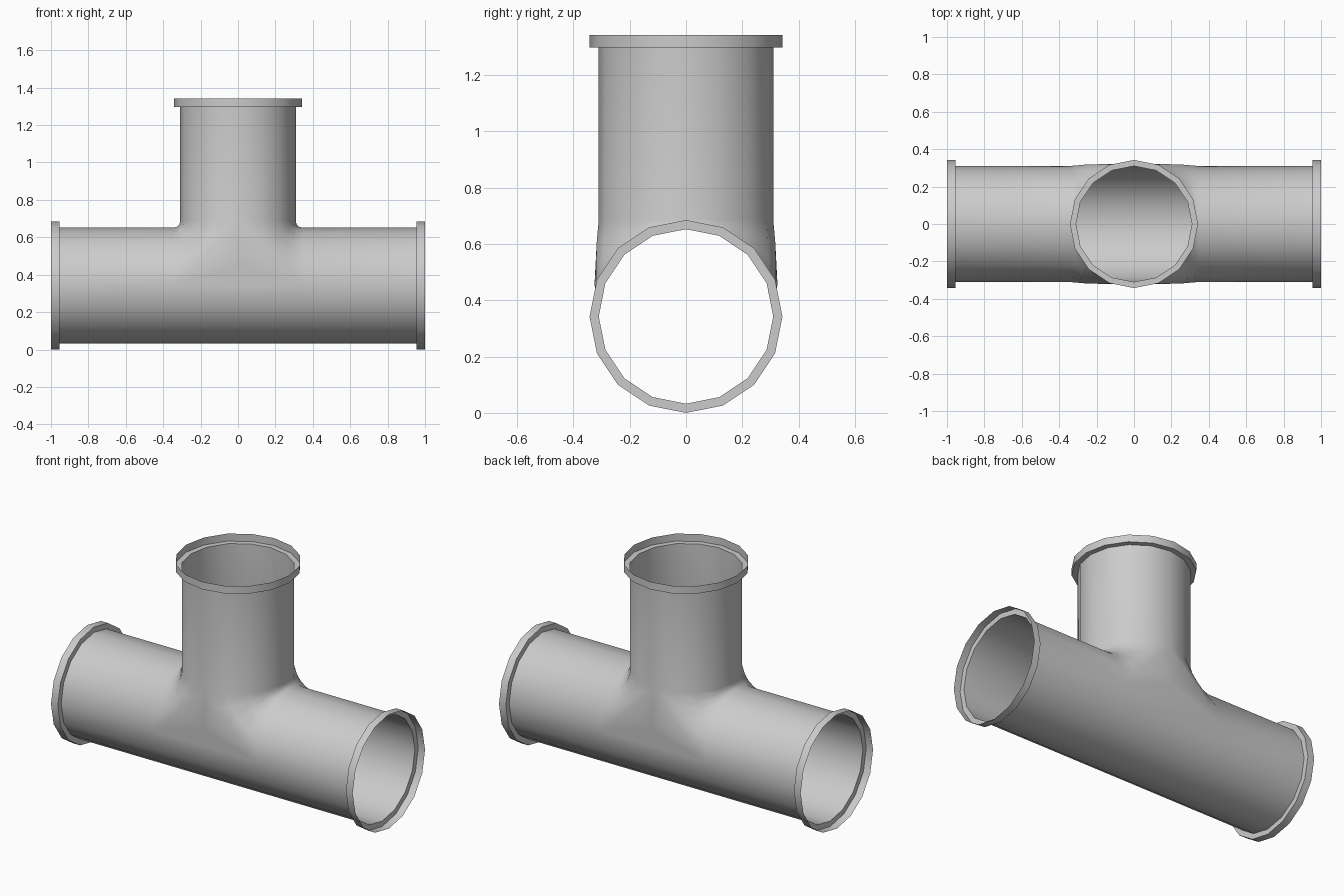
import bpy, bmesh, math
from mathutils import Vector, Matrix

if "Cube" in bpy.data.objects:
    bpy.data.objects.remove(bpy.data.objects["Cube"])

N = 16            # sides of every pipe
R, RO = 0.31, 0.3425   # pipe and collar radius
ZC = 0.3425       # height of the run axis
J = 0.345         # distance from the centre where the junction blend starts
L = 0.955         # distance to the collars
TOP = ZC + 1.0


def finish(name, bm):
    bmesh.ops.remove_doubles(bm, verts=bm.verts, dist=1e-4)
    bmesh.ops.recalc_face_normals(bm, faces=bm.faces)
    me = bpy.data.meshes.new(name)
    bm.to_mesh(me)
    bm.free()
    ob = bpy.data.objects.new(name, me)
    bpy.context.collection.objects.link(ob)
    bpy.ops.object.select_all(action='DESELECT')
    ob.select_set(True)
    bpy.context.view_layer.objects.active = ob
    bpy.ops.object.shade_smooth_by_angle(angle=math.radians(35))
    return ob


def skin(bm, rows):
    """Quads between neighbouring rows of points."""
    vs = [[bm.verts.new(p) for p in row] for row in rows]
    for a, b in zip(vs, vs[1:]):
        for i in range(len(a) - 1):
            bm.faces.new((a[i], a[i + 1], b[i + 1], b[i]))


def path(a, side):
    """One lengthwise line: run end, blended corner, branch end."""
    c, y = R * math.cos(a), R * math.sin(a)
    p = Vector((J, y, ZC + c))
    q = Vector((c, y, ZC + J))
    t = max(0.0, math.cos(a))
    ctrl = Vector((c, y, ZC + c)) * t + (p + q) / 2 * (1 - t)
    ctrl.y += math.copysign(0.02, y) * (1 - t) if abs(y) > 1e-6 else 0
    pts = [Vector((L, y, ZC + c))]
    for i in range(5):
        u = i / 4
        pts.append(p * (1 - u) ** 2 + ctrl * 2 * u * (1 - u) + q * u * u)
    pts.append(Vector((c, y, ZC + L)))
    return [Vector((v.x * side, v.y, v.z)) for v in pts]


# Tee body: upper halves with the branch, lower half of the run, crotch fills
bm = bmesh.new()
upper = [-math.pi / 2 + 2 * math.pi * i / N for i in range(N // 2 + 1)]
for side in (1, -1):
    skin(bm, [path(a, side) for a in upper])
skin(bm, [[(x, R * math.sin(a + math.pi), ZC + R * math.cos(a + math.pi))
           for x in (-L, -J, J, L)] for a in upper])
for a in (upper[0], upper[-1]):
    right, left = path(a, 1)[1:6], path(a, -1)[1:6]
    loop = right + left[::-1][1:]
    hub = bm.verts.new((0, math.copysign(0.325, a), ZC + J / 3))
    ring = [bm.verts.new(p) for p in loop]
    for i, v in enumerate(ring):
        bm.faces.new((v, ring[(i + 1) % len(ring)], hub))
finish("pipe_tee_body", bm)


# Collars: thin open sockets with a stepped shoulder
def collar(name, rot):
    m = Matrix.Translation((0, 0, ZC)) @ Matrix.Rotation(rot, 4, 'Y')
    bm = bmesh.new()
    skin(bm, [[m @ Vector((r * math.cos(a), r * math.sin(a), h))
               for a in [2 * math.pi * i / N for i in range(N + 1)]]
              for r, h in ((R, L), (RO, L), (RO, 1.0))])
    finish(name, bm)


collar("branch_collar", 0)
collar("right_collar", math.pi / 2)
collar("left_collar", -math.pi / 2)
